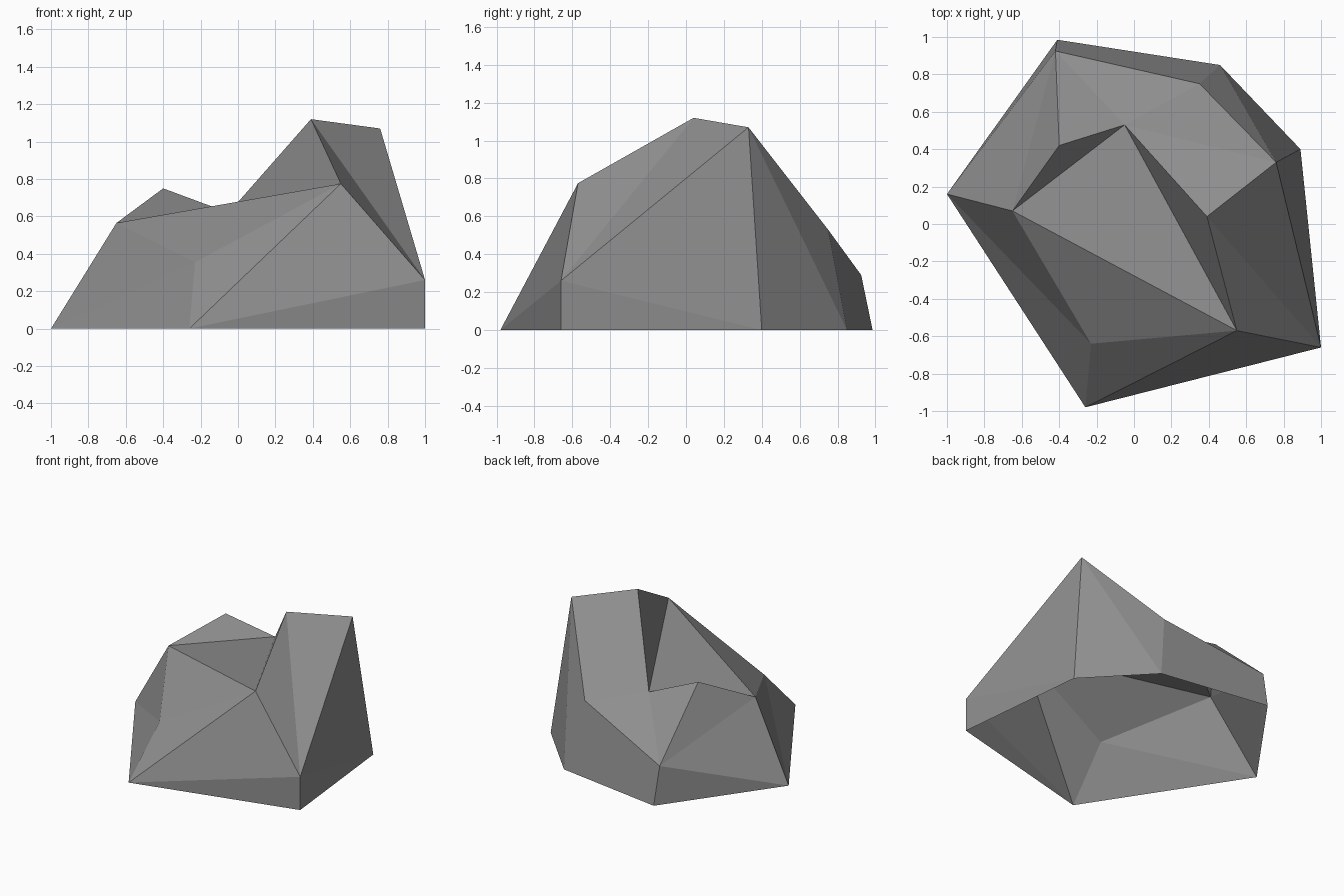
import bpy, bmesh

if "Cube" in bpy.data.objects:
    bpy.data.objects.remove(bpy.data.objects["Cube"])

# One plain stone colour
stone = bpy.data.materials.new("stone grey")
stone.diffuse_color = (0.27, 0.27, 0.27, 1)
stone.use_nodes = True
stone.node_tree.nodes["Principled BSDF"].inputs["Base Color"].default_value = stone.diffuse_color

# Corners of the rock, one letter each
corners = {
    # foot outline on the ground
    "a": (-1.00, 0.16, 0), "n": (-0.26, -0.98, 0), "m": (1.00, -0.66, 0),
    "l": (0.89, 0.40, 0), "k": (0.46, 0.85, 0), "c": (-0.41, 0.985, 0),
    # shoulders
    "p": (-0.23, -0.64, 0.355), "r": (1.00, -0.66, 0.26),
    "j": (0.35, 0.75, 0.53), "d": (-0.42, 0.925, 0.29),
    # crown: left ridge, notch, right peak
    "b": (-0.65, 0.07, 0.565), "e": (-0.40, 0.42, 0.75), "f": (-0.05, 0.53, 0.62),
    "g": (0.55, -0.57, 0.775), "h": (0.39, 0.04, 1.12), "i": (0.76, 0.33, 1.07),
}

facets = (
    "anp apb bpg png ngr nrm "     # front and left slopes
    "bgf bfe fgh "                 # notch between the ridges
    "abd bed efd fhi fij fjd "     # left ridge and back slope
    "grh hri rli rml "             # right side
    "ilk ikj jkcd acd"             # back skirt
).split()

# Rock shell, open underneath
bm = bmesh.new()
verts = {name: bm.verts.new(co) for name, co in corners.items()}
for facet in facets:
    bm.faces.new([verts[name] for name in facet])
bmesh.ops.recalc_face_normals(bm, faces=bm.faces)
# Turn the shell outward if it came out inside-out
if sum(f.normal.z * f.calc_area() for f in bm.faces) < 0:
    bmesh.ops.reverse_faces(bm, faces=bm.faces)

mesh = bpy.data.meshes.new("rock")
bm.to_mesh(mesh)
bm.free()
mesh.materials.append(stone)
rock = bpy.data.objects.new("rock", mesh)
bpy.context.collection.objects.link(rock)
